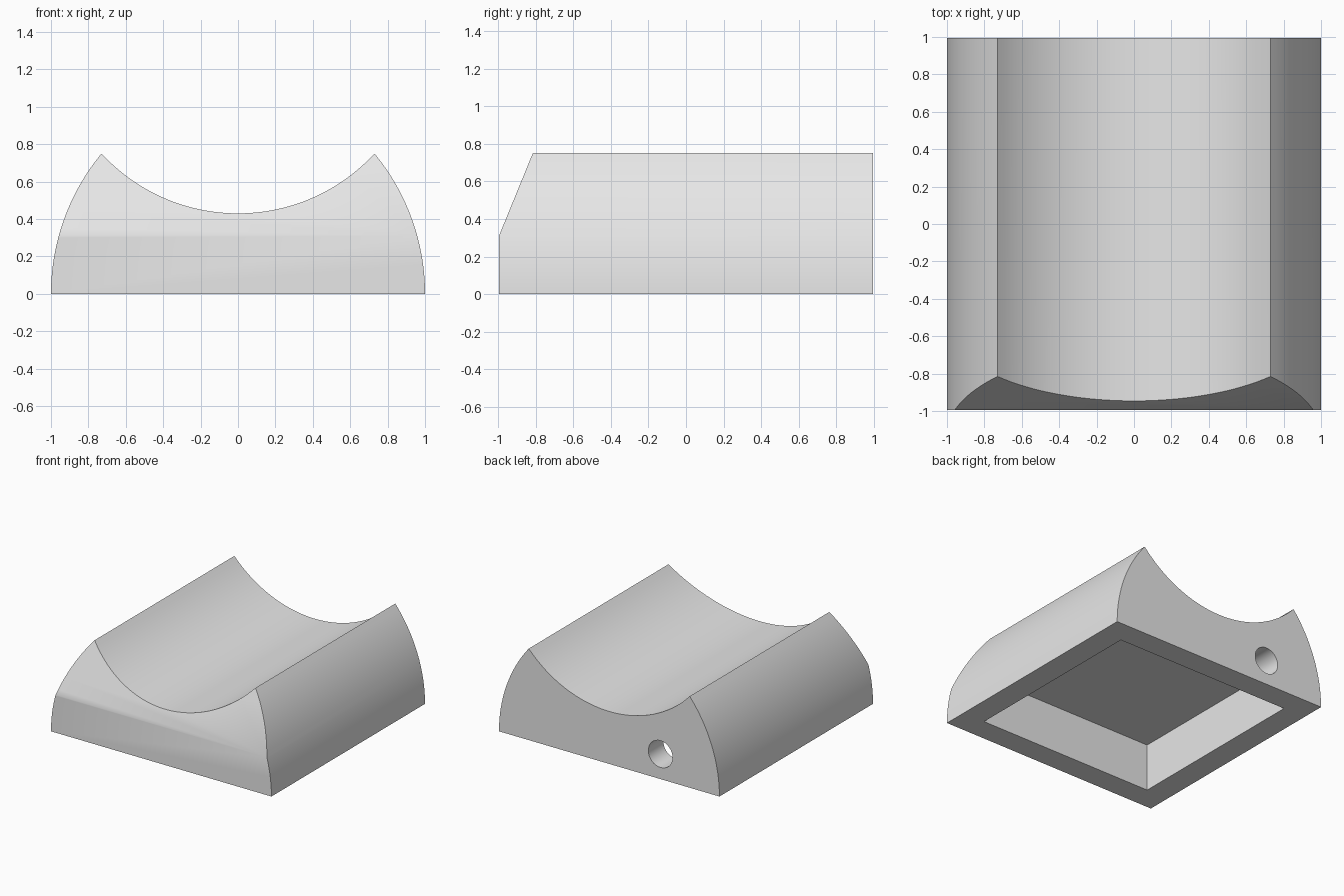
import bpy, bmesh, math
from mathutils import Vector

cube = bpy.data.objects.get("Cube")
if cube:
    bpy.data.objects.remove(cube, do_unlink=True)

HALF_Y = 0.995            # half length
TIP_X, TIP_Z = 0.73, 0.75  # upper ridges
TROUGH_Z = 0.43           # lowest point of the trough
STEPS = 32

grey = bpy.data.materials.new("light_grey")
grey.use_nodes = True
grey.diffuse_color = (0.8, 0.8, 0.8, 1)
grey.node_tree.nodes["Principled BSDF"].inputs["Base Color"].default_value = (0.8, 0.8, 0.8, 1)


def arc(cx, cz, r, a0, a1, n):
    """Points on a circle arc in the xz plane."""
    angles = [a0 + (a1 - a0) * i / n for i in range(n + 1)]
    return [(cx + r * math.cos(a), cz + r * math.sin(a)) for a in angles]


def cutter(target, name):
    """Subtract the active object from the target, then remove it."""
    tool = bpy.context.object
    tool.name = name
    tool.hide_render = True
    tool.data.materials.append(grey)
    mod = target.modifiers.new(name, 'BOOLEAN')
    mod.operation, mod.solver, mod.object = 'DIFFERENCE', 'EXACT', tool
    bpy.context.view_layer.objects.active = target
    bpy.ops.object.modifier_apply(modifier=name)
    bpy.data.objects.remove(tool, do_unlink=True)


# Cross-section: bulging sides, round trough on top
drop = 1 - TIP_X
side_r = (drop ** 2 + TIP_Z ** 2) / (2 * drop)
side = arc(1 - side_r, 0, side_r, 0, math.asin(TIP_Z / side_r), STEPS // 2)
sag = TIP_Z - TROUGH_Z
trough_r = (TIP_X ** 2 + sag ** 2) / (2 * sag)
spread = math.asin(TIP_X / trough_r)
trough = arc(0, TROUGH_Z + trough_r, trough_r,
             -math.pi / 2 + spread, -math.pi / 2 - spread, STEPS)
profile = side + trough[1:-1] + [(-x, z) for x, z in reversed(side)]

# Extrude the section along y
bm = bmesh.new()
face = bm.faces.new([bm.verts.new((x, -HALF_Y, z)) for x, z in profile])
ext = bmesh.ops.extrude_face_region(bm, geom=[face])
verts = [g for g in ext["geom"] if isinstance(g, bmesh.types.BMVert)]
bmesh.ops.translate(bm, verts=verts, vec=(0, 2 * HALF_Y, 0))

# Sloped cut over the front
cut = bmesh.ops.bisect_plane(
    bm, geom=bm.verts[:] + bm.edges[:] + bm.faces[:], dist=1e-5,
    plane_co=Vector((0, -HALF_Y, 0.31)),
    plane_no=Vector((0, -0.44, 0.18)).normalized(), clear_outer=True)
rim = [e for e in bm.edges if e.is_boundary]
bmesh.ops.contextual_create(bm, geom=rim)
bmesh.ops.recalc_face_normals(bm, faces=bm.faces[:])
mesh = bpy.data.meshes.new("cradle_block")
bm.to_mesh(mesh)
bm.free()
mesh.materials.append(grey)
block = bpy.data.objects.new("cradle_block", mesh)
bpy.context.collection.objects.link(block)

# Square cavity open at the bottom
bpy.ops.mesh.primitive_cube_add(size=1, location=(0, 0, 0))
bpy.context.object.scale = (1.6, 1.6, 0.78)
cutter(block, "cavity_cutter")

# Round hole through the back wall into the cavity
bpy.ops.mesh.primitive_cylinder_add(vertices=32, radius=0.11, depth=0.6,
                                    location=(-0.465, 0.9, 0.205),
                                    rotation=(math.pi / 2, 0, 0))
cutter(block, "hole_cutter")

# Smooth curves, sharp edges
bpy.ops.object.select_all(action='DESELECT')
block.select_set(True)
bpy.context.view_layer.objects.active = block
bpy.ops.object.shade_smooth_by_angle(angle=math.radians(30))
